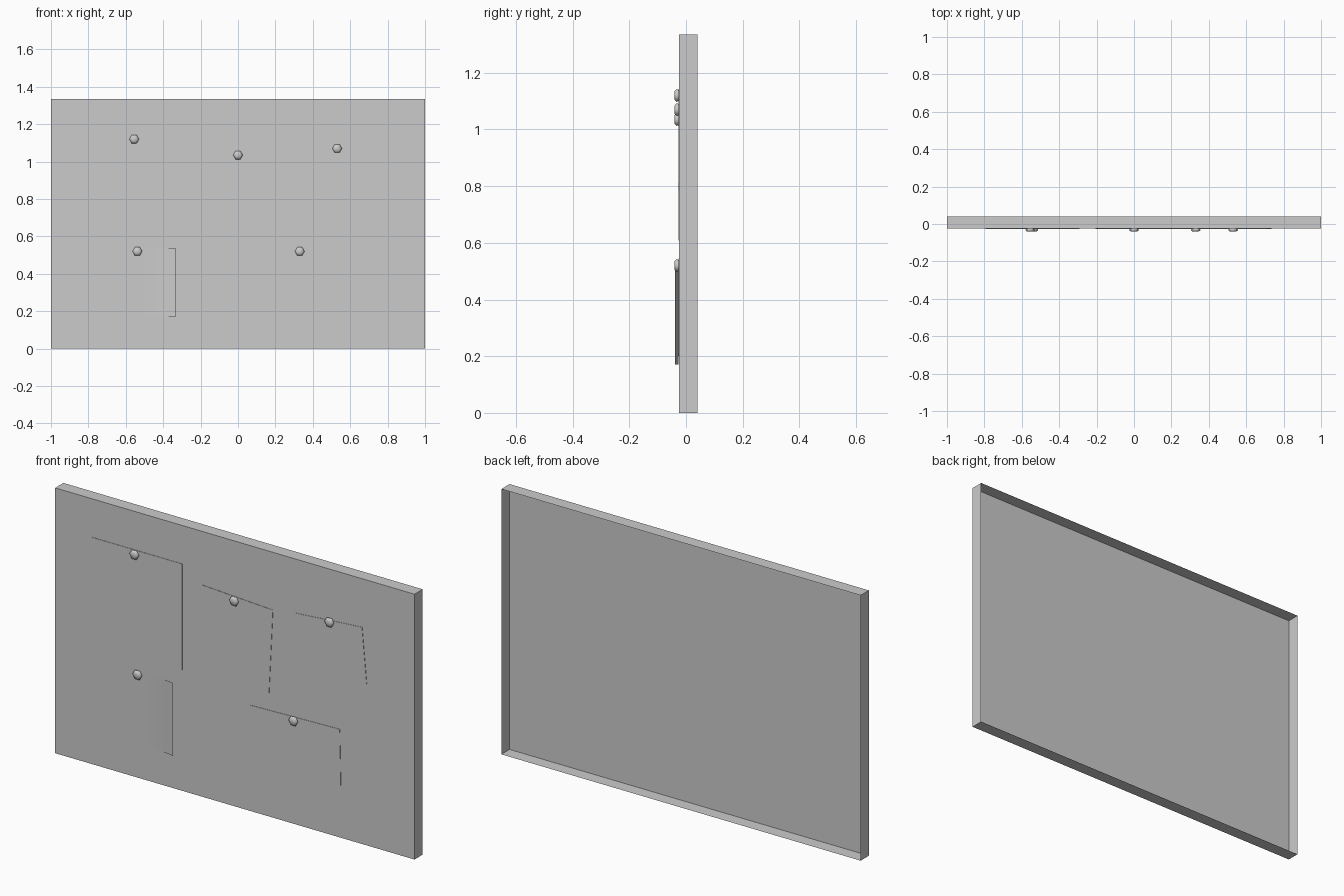
import bpy, math

if "Cube" in bpy.data.objects:
    bpy.data.objects.remove(bpy.data.objects["Cube"])

grey = bpy.data.materials.new("plain grey")
grey.diffuse_color = (0.6, 0.6, 0.6, 1)
grey.use_nodes = True
grey.node_tree.nodes["Principled BSDF"].inputs["Base Color"].default_value = grey.diffuse_color
FRONT = -0.025  # y of the board face


def make(name, verts, faces, smooth=False):
    me = bpy.data.meshes.new(name)
    me.from_pydata(verts, [], faces)
    me.materials.append(grey)
    ob = bpy.data.objects.new(name, me)
    bpy.context.collection.objects.link(ob)
    if smooth:
        me.shade_smooth()
    return ob


def sheet(name, corners, y0=FRONT, thick=0.002):
    """Thin paper from its corners (x, z): TL, TR, BR, BL; open at the back."""
    v = [(x, y0 - thick, z) for x, z in corners] + [(x, y0, z) for x, z in corners]
    f = [(3, 2, 1, 0)] + [(i, (i + 1) % 4, (i + 1) % 4 + 4, i + 4) for i in range(4)]
    make(name, v, f)


# board: shallow tray, open at the back
sheet("board", [(-1, 1.335), (1, 1.335), (1, 0), (-1, 0)], 0.04, 0.04 - FRONT)

# flat papers
sheet("large_paper", [(-0.794, 1.142), (-0.292, 1.142), (-0.292, 0.609), (-0.794, 0.609)])
sheet("tilted_paper", [(-0.182, 1.066), (0.213, 1.045), (0.191, 0.613), (-0.206, 0.632)])
sheet("small_paper", [(0.342, 1.064), (0.709, 1.092), (0.735, 0.812), (0.368, 0.784)])
sheet("wide_paper", [(0.087, 0.533), (0.585, 0.545), (0.592, 0.21), (0.092, 0.20)])

# paper with its right edge curling off the board
curve = [(-0.694, -0.0265), (-0.60, -0.0265), (-0.50, -0.0265), (-0.41, -0.0270), (-0.335, -0.039)]
v = [(x, y, z) for x, y in curve for z in (0.17, 0.537)]
make("curled_paper", v, [(2 * i, 2 * i + 2, 2 * i + 3, 2 * i + 1) for i in range(4)], True)

# six-sided domed pins
rings = [(-0.025, 0.022), (-0.033, 0.026), (-0.041, 0.016)]
pins = [(-0.555, 1.12), (0, 1.035), (0.53, 1.07), (-0.538, 0.52), (0.33, 0.52)]
for n, (px, pz) in enumerate(pins):
    v = [(px + r * math.cos(k * math.pi / 3), y, pz + r * math.sin(k * math.pi / 3))
         for y, r in rings for k in range(6)]
    f = [(6 * j + k, 6 * j + (k + 1) % 6, 6 * j + 6 + (k + 1) % 6, 6 * j + 6 + k)
         for j in range(2) for k in range(6)]
    f.append(tuple(range(12, 18)))
    make(f"pin_{n + 1}", v, f, True)
